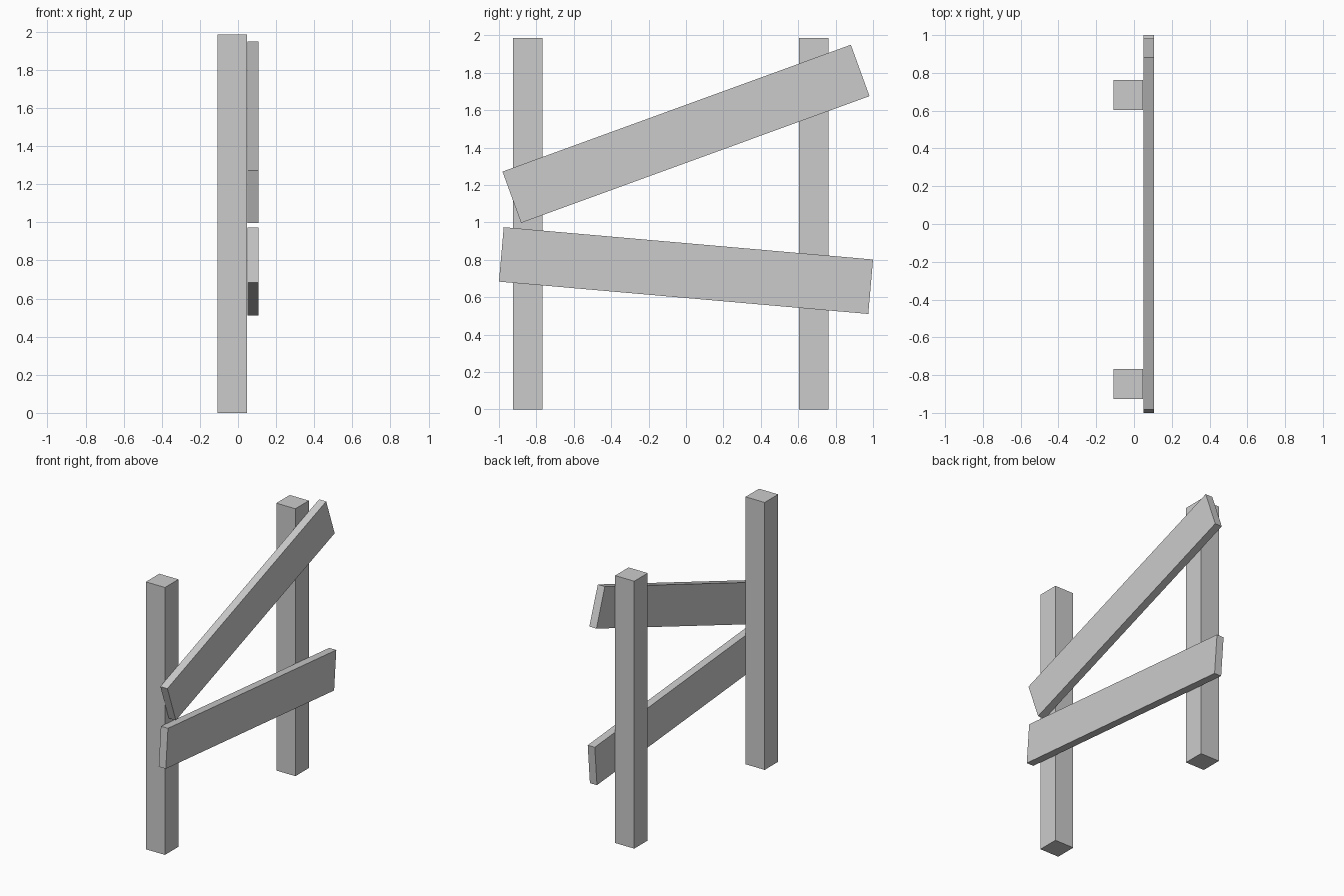
import bpy
from math import radians

if "Cube" in bpy.data.objects:
    bpy.data.objects.remove(bpy.data.objects["Cube"])


def box(name, centre, size, tilt=0.0):
    bpy.ops.mesh.primitive_cube_add(size=1, location=centre, rotation=(radians(tilt), 0, 0))
    obj = bpy.context.object
    obj.name = name
    obj.scale = size
    return obj


# Two square upright posts
for name, y in (("front_post", -0.847), ("back_post", 0.683)):
    box(name, (-0.03, y, 0.9925), (0.157, 0.158, 1.985))

# Two crooked planks nailed to the right face of the posts
for name, z, tilt in (("upper_plank", 1.473, 20), ("lower_plank", 0.742, -5)):
    box(name, (0.078, 0, z), (0.058, 1.982, 0.292), tilt)
